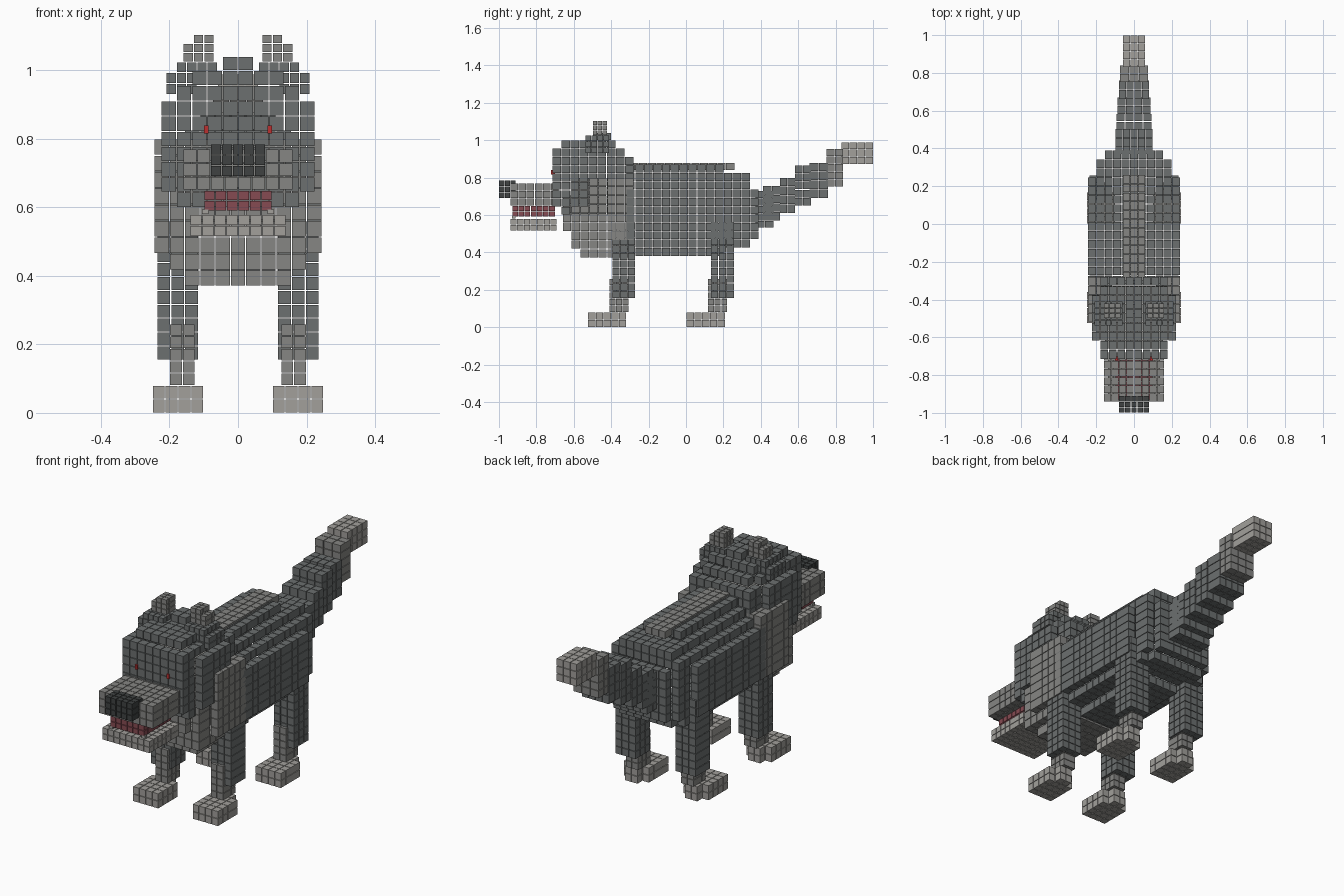
import bpy, bmesh, math
from mathutils import Vector, Matrix

if "Cube" in bpy.data.objects:
    bpy.data.objects.remove(bpy.data.objects["Cube"])

COL = {"dark": (.15, .16, .16), "fur": (.24, .24, .23), "pale": (.36, .35, .33),
       "black": (.05, .055, .055), "red": (.24, .07, .085), "eye": (.5, .03, .03)}
MATS = {}
for key, c in COL.items():
    MATS[key] = bpy.data.materials.new(key)
    MATS[key].diffuse_color = (*c, 1)


def voxels(name, mat, boxes, size=.046, gap=.003):
    """Fill a union of boxes (x0,x1,y0,y1,z0,z1) with small cubes, keeping only the outer shell."""
    lo = [min(b[2 * a] for b in boxes) for a in range(3)]
    hi = [max(b[2 * a + 1] for b in boxes) for a in range(3)]
    n = [max(1, round((hi[a] - lo[a]) / size)) for a in range(3)]
    d = [(hi[a] - lo[a]) / n[a] for a in range(3)]
    full = set()
    for i in range(n[0]):
        for j in range(n[1]):
            for k in range(n[2]):
                p = [lo[a] + ((i, j, k)[a] + .5) * d[a] for a in range(3)]
                if any(all(b[2 * a] <= p[a] <= b[2 * a + 1] for a in range(3)) for b in boxes):
                    full.add((i, j, k))
    near = [(1, 0, 0), (-1, 0, 0), (0, 1, 0), (0, -1, 0), (0, 0, 1), (0, 0, -1)]
    bm = bmesh.new()
    for c in sorted(full):
        if all(tuple(c[a] + v[a] for a in range(3)) in full for v in near):
            continue
        p = Vector([lo[a] + (c[a] + .5) * d[a] for a in range(3)])
        s = Matrix.Diagonal([d[a] - gap for a in range(3)] + [1])
        bmesh.ops.create_cube(bm, size=1, matrix=Matrix.Translation(p) @ s)
    me = bpy.data.meshes.new(name)
    bm.to_mesh(me)
    bm.free()
    me.materials.append(MATS[mat])
    ob = bpy.data.objects.new(name, me)
    bpy.context.collection.objects.link(ob)
    return ob


def mid(*rows):
    """Boxes centred on x = 0 from (half width, y0, y1, z0, z1)."""
    return [(-r[0], *r) for r in rows]


def side(s, *rows):
    """Boxes moved to the left (s = -1) or right (s = 1)."""
    return [(min(s * r[0], s * r[1]), max(s * r[0], s * r[1]), *r[2:]) for r in rows]


# Torso with stepped back, belly and rump
voxels("body", "dark", mid(
    (.245, -.32, .26, .47, .74), (.20, -.32, .31, .43, .79), (.155, -.32, .36, .43, .84),
    (.20, -.32, .34, .48, .76), (.15, -.32, .39, .49, .74), (.12, -.32, .22, .38, .60),
    (.12, -.32, .20, .60, .87)))
voxels("back_stripe", "fur", mid((.06, -.30, .26, .84, .88)))

# Chest ruff and cheeks
voxels("ruff", "fur", mid(
    (.245, -.52, -.30, .48, .80), (.21, -.60, -.28, .42, .78), (.17, -.66, -.30, .50, .72),
    (.14, -.55, -.30, .37, .55), (.18, -.60, -.30, .42, .60)))

# Head
voxels("head", "dark", mid(
    (.135, -.68, -.40, .65, 1.0), (.16, -.715, -.40, .65, .96), (.20, -.66, -.36, .62, .95),
    (.225, -.60, -.36, .66, .91), (.20, -.40, -.28, .60, .89), (.15, -.40, -.32, .60, .96)))
voxels("crest", "dark", mid((.045, -.50, -.40, 1.0, 1.04)))

# Muzzle, nose, mouth and jaw
voxels("muzzle", "fur", mid((.16, -.84, -.68, .65, .77), (.14, -.94, -.68, .65, .77)), .042)
voxels("nose", "black", mid((.08, -1.0, -.91, .69, .785)), .032)
voxels("tongue", "red", mid((.10, -.93, -.70, .59, .65)), .031)
voxels("jaw", "pale", mid((.14, -.94, -.69, .515, .58)), .035)

# Paired parts
for s, tag in ((-1, "left"), (1, "right")):
    voxels("ear_" + tag, "dark", side(
        s, (.11, .21, -.54, -.42, .93, .985), (.06, .19, -.53, -.41, .975, 1.025)), .032)
    voxels("ear_tip_" + tag, "fur", side(
        s, (.07, .16, -.50, -.42, 1.025, 1.065), (.08, .143, -.49, -.43, 1.06, 1.105)), .03)
    voxels("eye_" + tag, "eye", side(s, (.085, .10, -.722, -.70, .815, .84)), .03, .001)
    voxels("tooth_" + tag, "pale", side(s, (.085, .105, -.93, -.91, .58, .595)), .02, .001)
    for y, leg in ((0, "front"), (.527, "hind")):
        voxels(f"{leg}_leg_{tag}", "dark", side(s, (.115, .237, y - .395, y - .27, .155, .56)), .041)
        voxels(f"{leg}_shin_{tag}", "fur", side(s, (.125, .20, y - .41, y - .305, .08, .26)), .036)
        voxels(f"{leg}_paw_{tag}", "pale", side(
            s, (.10, .25, y - .525, y - .36, 0, .08), (.12, .22, y - .37, y - .318, 0, .08)), .038)

# Tail rising in steps
tail = [(.10, .37, .47, .53, .73), (.10, .41, .505, .57, .755), (.095, .50, .585, .61, .80),
        (.088, .58, .67, .65, .865), (.08, .66, .76, .69, .88), (.075, .75, .84, .75, .955)]
for i, t in enumerate(tail):
    voxels(f"tail_{i + 1}", "fur" if i == 5 else "dark", mid(t), .044)
voxels("tail_tip", "pale", mid((.06, .83, 1.0, .87, .99)), .041)

for m in bpy.data.materials:
    if m.users and not m.is_grease_pencil:
        m.use_nodes = True
        m.node_tree.nodes["Principled BSDF"].inputs["Base Color"].default_value = m.diffuse_color
